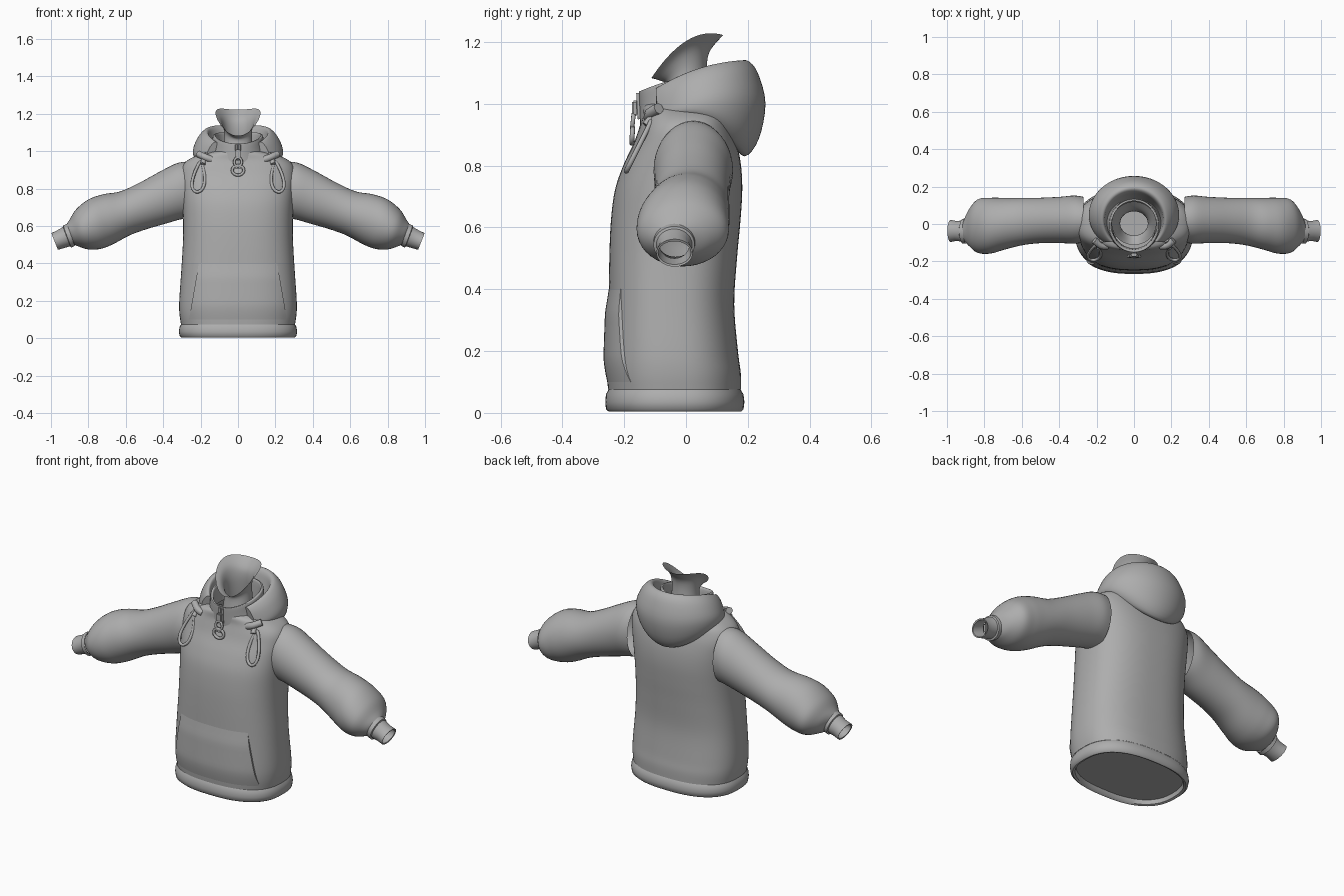
import bpy, bmesh, math
from mathutils import Vector

if "Cube" in bpy.data.objects:
    bpy.data.objects.remove(bpy.data.objects["Cube"])

fabric = bpy.data.materials.new("grey_fabric")
fabric.diffuse_color = (0.42, 0.42, 0.42, 1)
fabric.use_nodes = True
fabric.node_tree.nodes["Principled BSDF"].inputs["Base Color"].default_value = fabric.diffuse_color


def smooth_keys(keys, n):
    """Catmull-Rom interpolation of parameter tuples."""
    out = []
    for i in range(len(keys) - 1):
        a, b = keys[max(i - 1, 0)], keys[i]
        c, d = keys[i + 1], keys[min(i + 2, len(keys) - 1)]
        for j in range(n):
            t = j / n
            out.append(tuple(0.5 * (2 * q + (r - p) * t + (2 * p - 5 * q + 4 * r - s) * t * t
                                    + (3 * q - p - 3 * r + s) * t ** 3)
                             for p, q, r, s in zip(a, b, c, d)))
    return out + [tuple(keys[-1])]


def finish(name, bm, angle=50):
    bmesh.ops.recalc_face_normals(bm, faces=bm.faces)
    me = bpy.data.meshes.new(name)
    bm.to_mesh(me)
    bm.free()
    me.materials.append(fabric)
    ob = bpy.data.objects.new(name, me)
    bpy.context.collection.objects.link(ob)
    bpy.ops.object.select_all(action='DESELECT')
    bpy.context.view_layer.objects.active = ob
    ob.select_set(True)
    bpy.ops.object.shade_smooth_by_angle(angle=math.radians(angle))
    return ob


def loft(name, rings, closed=True, cap_start=False, cap_end=False, angle=50):
    bm = bmesh.new()
    vs = [[bm.verts.new(p) for p in ring] for ring in rings]
    n = len(rings[0])
    for a, b in zip(vs, vs[1:]):
        for i in range(n if closed else n - 1):
            j = (i + 1) % n
            bm.faces.new((a[i], a[j], b[j], b[i]))
    if cap_start:
        bm.faces.new(vs[0])
    if cap_end:
        bm.faces.new(vs[-1])
    return finish(name, bm, angle)


def tube(name, pts, r, cyclic=False):
    """Round cord along a smooth path."""
    pts = [Vector(p) for p in pts]
    if not cyclic and len(pts) > 2:
        pts = [Vector(p) for p in smooth_keys([tuple(p) for p in pts], 4)]
    rings = []
    for i, p in enumerate(pts):
        if cyclic:
            d = pts[(i + 1) % len(pts)] - pts[i - 1]
        else:
            d = pts[min(i + 1, len(pts) - 1)] - pts[max(i - 1, 0)]
        d.normalize()
        u = d.cross(Vector((0.1, 1, 0.2))).normalized()
        w = d.cross(u)
        rings.append([p + r * (math.cos(k * math.pi / 4) * u + math.sin(k * math.pi / 4) * w) for k in range(8)])
    if cyclic:
        rings.append(rings[0])
    return loft(name, rings, cap_start=not cyclic, cap_end=not cyclic)


def spow(v, e):
    return math.copysign(abs(v) ** e, v)


# Torso: height, half width, front y, back y
EXP = 2.5
torso = [(0.075, .305, -.252, .178), (.13, .313, -.256, .177), (.2, .314, -.255, .168), (.35, .304, -.25, .156),
         (.5, .295, -.248, .165), (.62, .293, -.243, .176), (.72, .297, -.23, .182), (.8, .303, -.203, .178),
         (.87, .308, -.17, .165), (.92, .298, -.152, .15), (.955, .265, -.142, .14), (.985, .2, -.14, .125),
         (1.0, .13, -.135, .115)]
N = 72


def torso_ring(z, hw, yf, yb, e=EXP):
    cy, hy = (yf + yb) / 2, (yb - yf) / 2
    return [(hw * spow(math.cos(a), 2 / e), cy + hy * spow(math.sin(a), 2 / e), z)
            for a in (2 * math.pi * i / N for i in range(N))]


dense = smooth_keys(torso, 5)
loft("torso", [torso_ring(*k) for k in dense])

# Rolled hem with a recessed underside
hem = [(.03, .285, -.232, .16), (.008, .29, -.24, .168), (.004, .302, -.25, .178), (.012, .312, -.259, .186),
       (.035, .316, -.261, .189), (.06, .313, -.259, .186), (.075, .304, -.251, .177)]
loft("hem", [torso_ring(*k) for k in hem], cap_start=True)


# Front pocket: raised panel following the torso front, with open side edges
def front_y(x, z):
    for a, b in zip(dense, dense[1:]):
        if a[0] <= z <= b[0]:
            t = (z - a[0]) / (b[0] - a[0])
            hw, yf, yb = (a[i] + (b[i] - a[i]) * t for i in (1, 2, 3))
            break
    return (yf + yb) / 2 - (yb - yf) / 2 * (1 - min(abs(x) / hw, 1) ** EXP) ** (1 / EXP)


rows = []
for i in range(15):
    v = i / 14
    z = .1 + .3 * v
    half = .262 - .052 * v
    row = []
    for j in range(-14, 15):
        x = half * j / 14
        lift = .011 * min(1, 4 * v, 4 * (1 - v))
        row.append((x, front_y(x, z) - lift - .0005, z))
    for end, s in ((0, -1), (-1, 1)):
        x = s * (half - .002)
        p = (x, front_y(x, z) + .004, z)
        row.insert(0, p) if end == 0 else row.append(p)
    rows.append(row)
loft("pocket", rows, closed=False)

# Sleeve sections: top x, z, bottom x, z, y min, y max
sleeve = [(.27, .945, .27, .64, -.10, .145), (.33, .935, .31, .635, -.105, .152), (.42, .89, .38, .615, -.102, .145),
          (.53, .83, .49, .583, -.103, .14), (.63, .785, .58, .55, -.115, .14), (.72, .77, .67, .502, -.138, .14),
          (.80, .742, .735, .478, -.158, .14), (.865, .69, .80, .475, -.155, .132), (.90, .635, .855, .492, -.12, .08),
          (.92, .605, .885, .505, -.092, .024)]
cuff = [(.915, .612, .872, .494, -.105, .03), (.935, .603, .892, .484, -.105, .028), (.936, .595, .897, .492, -.096, .02),
        (.965, .578, .928, .483, -.09, .015), (.998, .562, .963, .473, -.096, .022), (.994, .555, .963, .48, -.09, .016),
        (.93, .585, .9, .5, -.085, .01)]


def limb_ring(s, k, n=40):
    tx, tz, bx, bz, y0, y1 = k
    out = []
    for i in range(n):
        a = 2 * math.pi * i / n
        c, d = math.cos(a), math.sin(a)
        out.append((s * ((tx + bx) / 2 + c * (tx - bx) / 2), (y0 + y1) / 2 + d * (y1 - y0) / 2,
                    (tz + bz) / 2 + c * (tz - bz) / 2))
    return out


for s, side in ((1, "left"), (-1, "right")):
    loft(side + "_sleeve", [limb_ring(s, k) for k in smooth_keys(sleeve, 5)])
    loft(side + "_cuff", [limb_ring(s, k) for k in cuff], angle=35)


# Stations around the neck: half width, front y, back y, front z, side z, back z
def neck_point(k, a):
    hw, yf, yb, zf, zs, zb = k
    c = math.cos(a)
    return (hw * math.sin(a), (yf + yb) / 2 - (yb - yf) / 2 * c,
            zs + (zf - zb) / 2 * c + ((zf + zb) / 2 - zs) * c * c)


def around(keys, n=48):
    return [[neck_point(k, 2 * math.pi * i / n) for i in range(n)] for k in keys]


# Standing collar
loft("collar", around(smooth_keys([
    (.16, -.148, .13, .93, .95, .95), (.142, -.15, .135, .98, 1.02, 1.03), (.135, -.152, .135, 1.03, 1.075, 1.09),
    (.128, -.15, .13, 1.04, 1.085, 1.1), (.118, -.138, .12, 1.03, 1.075, 1.09), (.115, -.13, .115, .96, .98, .98)], 4)))

# Hood folded down behind the neck, open at the front
hood = [(.14, -.10, .13, .95, .98, .98), (.152, -.12, .155, .99, 1.05, 1.07), (.16, -.135, .172, 1.015, 1.10, 1.125),
        (.18, -.145, .198, 1.02, 1.105, 1.14), (.212, -.15, .232, 1.0, 1.075, 1.10), (.238, -.15, .257, .965, 1.02, 1.0),
        (.238, -.15, .235, .93, .975, .885), (.212, -.135, .19, .92, .955, .83), (.16, -.10, .15, .93, .94, .88)]
profile = smooth_keys(hood + [hood[0]], 4)[:-1]
loft("hood", [[neck_point(k, math.radians(44 + 272 * i / 60)) for k in profile] for i in range(61)],
     cap_start=True, cap_end=True)

# Neck flaring out to a jaw-shaped open edge
loft("neck", around(smooth_keys([
    (.085, -.08, .085, .94, .95, .96), (.076, -.068, .072, 1.0, 1.04, 1.06), (.075, -.062, .068, 1.06, 1.11, 1.13),
    (.09, -.085, .08, 1.075, 1.165, 1.175), (.12, -.112, .12, 1.083, 1.205, 1.222)], 4)))


def box(name, centre, size, tilt=0.0):
    bm = bmesh.new()
    bmesh.ops.create_cube(bm, size=1)
    bmesh.ops.scale(bm, vec=size, verts=bm.verts)
    bmesh.ops.bevel(bm, geom=bm.edges[:], offset=min(size) * .25, segments=2, affect='EDGES')
    ob = finish(name, bm)
    ob.location, ob.rotation_euler = centre, (tilt, 0, 0)
    return ob


# Zip: two rows of teeth, slider and hanging pull
for s in (1, -1):
    tube("zip_edge", [(s * .009, -.15, .95), (s * .009, -.153, .99), (s * .009, -.155, 1.035)], .006)
box("zip_slider", (0, -.165, .985), (.032, .02, .05))


def oval(cx, cy, cz, rx, rz, lean, n=20, point=0.0):
    """Closed loop hanging in a plane that leans with height."""
    out = []
    for i in range(n):
        a = 2 * math.pi * i / n
        h = math.cos(a)
        out.append((cx + rx * math.sin(a) * (1 - point * h), cy + lean * h * rz, cz + h * rz))
    return out


tube("zip_ring", oval(0, -.172, .942, .02, .024, .1), .007, cyclic=True)
tube("zip_pull", oval(0, -.174, .898, .031, .026, .05), .008, cyclic=True)
box("zip_pull_bar", (0, -.174, .915), (.03, .01, .02))

# Drawcords: toggle at the hood tip with a hanging loop
for s, side in ((1, "left"), (-1, "right")):
    tube(side + "_toggle", [(s * .14, -.118, .955), (s * .175, -.115, .968), (s * .212, -.088, .985)], .019)
    tube(side + "_toggle_neck", [(s * .172, -.085, .985), (s * .188, -.13, .93)], .014)
    loop = [(s * (x - .12 * (z - .86)), y, z)
            for x, y, z in oval(.209, -.153, .862, .031, .08, .5, 28, .45)]
    tube(side + "_drawcord", loop, .0085, cyclic=True)
